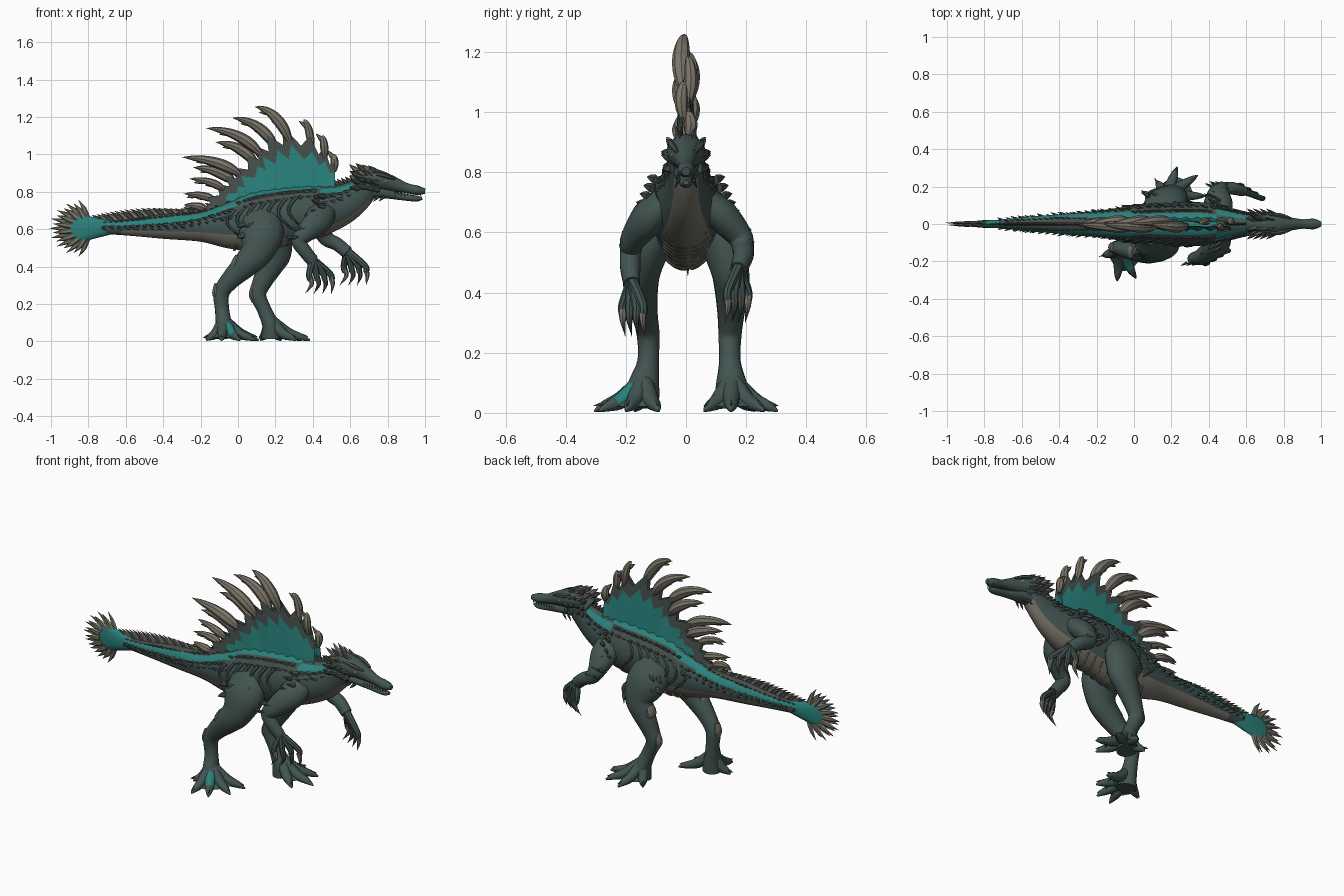
import bpy, bmesh, math, random
from mathutils import Vector

random.seed(4)
if "Cube" in bpy.data.objects:
    bpy.data.objects.remove(bpy.data.objects["Cube"])

COLOURS = {"hide": (.055, .09, .082), "bone": (.2, .182, .142), "teal": (.022, .22, .2),
           "scale": (.06, .076, .068), "belly": (.175, .162, .13), "eye": (.5, .35, .04)}
HIDE, BONE, TEAL, SCALE, BELLY, EYE = range(6)
MATS = []
for label, rgb in COLOURS.items():
    m = bpy.data.materials.new(label)
    m.use_nodes = True
    m.diffuse_color = (*rgb, 1)
    shader = m.node_tree.nodes["Principled BSDF"]
    shader.inputs["Base Color"].default_value = (*rgb, 1)
    shader.inputs["Roughness"].default_value = .8
    MATS.append(m)


def spline(pts, n):
    """Smooth curve through tuples of any length."""
    out = []
    for i in range(len(pts) - 1):
        a, b, c, d = (pts[max(0, min(len(pts) - 1, i + k))] for k in (-1, 0, 1, 2))
        for j in range(n):
            t = j / n
            out.append([q + .5 * t * (r - p + t * (2*p - 5*q + 4*r - s + t * (3*(q - r) + s - p)))
                        for p, q, r, s in zip(a, b, c, d)])
    return out + [list(pts[-1])]


def tube(bm, pts, rule, seg=12, n=4):
    """Loft through (x, y, z, side radius, upright radius)."""
    path = spline(pts, n)
    rings = []
    for i, p in enumerate(path):
        t = Vector(path[min(i + 1, len(path) - 1)][:3]) - Vector(path[max(i - 1, 0)][:3])
        t.normalize()
        side = Vector((0, 1, 0)) - t * t.y
        if side.length < .1:
            side = Vector((1, 0, 0)) - t * t.x
        side.normalize()
        up = t.cross(side)
        rs, ru = max(p[3], .0008), max(p[4], .0008)
        rings.append([bm.verts.new(Vector(p[:3]) + side * rs * math.sin(math.tau * k / seg)
                                   + up * ru * math.cos(math.tau * k / seg)) for k in range(seg)])
    for a, b in zip(rings, rings[1:]):
        for k in range(seg):
            f = bm.faces.new((a[k], a[(k + 1) % seg], b[(k + 1) % seg], b[k]))
            ang = math.tau * (k + .5) / seg
            f.material_index = rule(f.calc_center_median(), min(ang, math.tau - ang)) if callable(rule) else rule
    for r in (rings[0], rings[-1]):
        f = bm.faces.new(r)
        f.material_index = rule(f.calc_center_median(), 1.2) if callable(rule) else rule


def spike(bm, base, direction, length, width, mat=BONE, curl=(0, 0, 0), flat=.6):
    base, d = Vector(base), Vector(direction).normalized()
    mid = base + d * length * .55
    tip = base + d * length + Vector(curl) * length
    tube(bm, [(*base, width * flat, width), (*mid, width * flat * .7, width * .7), (*tip, 0, 0)], mat, 6, 2)


def finish(bm, name, angle=40):
    bmesh.ops.recalc_face_normals(bm, faces=bm.faces)
    me = bpy.data.meshes.new(name)
    bm.to_mesh(me)
    bm.free()
    for m in MATS:
        me.materials.append(m)
    ob = bpy.data.objects.new(name, me)
    bpy.context.collection.objects.link(ob)
    bpy.ops.object.select_all(action="DESELECT")
    ob.select_set(True)
    bpy.context.view_layer.objects.active = ob
    bpy.ops.object.shade_smooth_by_angle(angle=math.radians(angle))


# Body from tail to neck: x, z, half height, half width
BODY = [(-.8, .61, .03, .016), (-.6, .61, .043, .035), (-.4, .615, .066, .052), (-.2, .615, .082, .07),
        (-.05, .62, .125, .092), (.1, .64, .16, .108), (.25, .67, .155, .115), (.38, .69, .145, .115),
        (.48, .71, .128, .096), (.56, .735, .108, .075), (.63, .775, .088, .06), (.7, .83, .065, .055),
        (.75, .845, .05, .045)]
FINE = spline(BODY, 8)


def surf(x, a, lift=0):
    """Point on the body at x, at angle a from the top towards +y."""
    i = max(j for j in range(len(FINE) - 1) if FINE[j][0] <= x)
    p, q = FINE[i], FINE[i + 1]
    t = (x - p[0]) / (q[0] - p[0])
    z, h, w = (p[k] + (q[k] - p[k]) * t for k in (1, 2, 3))
    return Vector((x, (w + lift) * math.sin(a), z + (h + lift) * math.cos(a)))


def stripe(x):
    """Upper and lower angle of the painted stripe, which sinks towards the tail."""
    t = min(1, max(0, (-.1 - x) / .3))
    if x > .44:
        return .5, .9
    return (.38 + .42 * t, .85 + .5 * t) if x < .02 else (0, .55)


def body_rule(c, a):
    if c.x > -.62 and a > (1.95 if c.x < .1 else 2.42):
        return BELLY
    low, high = stripe(c.x)
    if low < a < high and c.x < .68:
        return TEAL
    return SCALE if a < 1.0 and c.x < .5 else HIDE


bm = bmesh.new()
tube(bm, [(x, 0, z, w, h) for x, z, h, w in BODY], body_rule, 48, 8)
finish(bm, "body")

# Belly plates and flank ridges
bm = bmesh.new()
for i in range(13):
    x = -.02 + i * .047
    tube(bm, [(*surf(x + .02 * abs(a), math.pi + a, .001), .007, .006) for a in (-.7, -.35, 0, .35, .7)], BELLY, 6, 2)
for s in (-1, 1):
    for i in range(7):
        x = -.02 + i * .055
        tube(bm, [(*surf(x - .04 * math.sin(k), s * (.95 + k * .28), .001), .009, .012 - .002 * k)
                  for k in range(5)], HIDE, 6, 2)
finish(bm, "belly_plates_and_flank_ridges")

# Rows of back scales and the tail crest
bm = bmesh.new()
for s in (-1, 1):
    for row, size, mat in ((0, .9, SCALE), (1, 1, HIDE), (2, .9, HIDE)):
        x = -.7
        while x < .64:
            low, high = stripe(x)
            a = (low - .12 if x < .02 else high + .12, high + .12, high + .4)[row]
            p = surf(x, s * a, -.006)
            big = (.026 + .17 * abs(p.y)) * size * random.uniform(.8, 1.2)
            spike(bm, p, (-1, s * .5 * math.sin(a), .35 * math.cos(a)), big, big * .36, mat)
            x += .03 + .006 * row
    for i in range(5):
        spike(bm, (.46 - .03 * (i % 2), s * (.1 + .012 * i), .775 - .028 * i), (-.8, s * .6, .2), .05, .018, SCALE)
for i in range(23):
    x = -.72 + i * .027
    spike(bm, surf(x, 0, -.015), (-.75, 0, .8), .068 + .018 * math.sin(i * .25), .017,
          BONE if i % 2 else SCALE, (-.2, 0, -.05))
for i in range(7):
    spike(bm, surf(.52 + i * .022, 0, -.01), (-.8, 0, .8), .05, .014, SCALE)
finish(bm, "back_scales")

# Sail spines: base x, base z, tip x, tip z
SPINES = [(.52, .80, .51, 1.0), (.47, .81, .45, 1.1), (.41, .82, .35, 1.185), (.34, .82, .09, 1.255),
          (.28, .82, -.03, 1.195), (.22, .81, -.17, 1.14), (.17, .79, -.12, 1.065), (.11, .77, -.3, .985),
          (.05, .75, -.24, .93), (-.01, .73, -.26, .87), (-.07, .71, -.29, .79), (-.13, .68, -.29, .73)]


def spine_at(i, s):
    bx, bz, tx, tz = SPINES[i]
    cx, cz = bx + (tx - bx) * .25, bz + (tz - bz) * .95
    return Vector(((1-s)**2 * bx + 2*s*(1-s) * cx + s*s * tx, 0, (1-s)**2 * bz + 2*s*(1-s) * cz + s*s * tz))


bm = bmesh.new()
COLS, ROWS = len(SPINES) * 2 - 1, 8
for s in (-1, 1):
    grid = []
    for c in range(COLS):
        odd, i = c % 2, c // 2
        col = []
        for r in range(ROWS + 1):
            v = r / ROWS
            t = v * (.36 if odd else .54)
            p = (spine_at(i, t) + spine_at(min(i + odd, len(SPINES) - 1), t)) / 2
            p.y = s * (.024 if odd else .038) * (1 - .6 * v)
            col.append(bm.verts.new(p))
        grid.append(col)
    for c in range(COLS - 1):
        for r in range(ROWS):
            f = bm.faces.new((grid[c][r], grid[c + 1][r], grid[c + 1][r + 1], grid[c][r + 1]))
            f.material_index = TEAL if r < (5 if c < 15 else 4) and c < 19 else SCALE
finish(bm, "sail_membrane", 70)

bm = bmesh.new()
for i in range(len(SPINES)):
    y = .016 * (-1) ** i
    w = .03 if 2 < i < 9 else .022
    shape = ((.34, .4), (.47, .9), (.6, 1), (.75, .8), (.9, .45), (1, 0))
    tube(bm, [(p.x, y * k, p.z, w * k, w * k) for t, k in shape for p in [spine_at(i, t)]], BONE, 8, 3)
    # Thorns along the rear edge of the longer spines
    for t in (.55, .76) if i > 2 else (.7,):
        p, ahead = spine_at(i, t), spine_at(i, t + .1)
        d = (ahead - p).normalized()
        spike(bm, (p.x, y * .6, p.z), d + Vector((-.35, 0, -.45)), .06, .016)
finish(bm, "sail_spines")

# Tail fan with a fringe of spikes
bm = bmesh.new()
tube(bm, [(-.68, 0, .61, .022, .038), (-.78, 0, .607, .022, .06), (-.87, 0, .605, .014, .08),
          (-.93, 0, .605, .005, .055)], TEAL, 12)
for i in range(17):
    th = math.radians(-104 + 13 * i)
    p = (-.825 - .07 * math.cos(th), .006 * (-1) ** i, .605 + .058 * math.sin(th))
    spike(bm, p, (-.5 - math.cos(th), 0, .85 * math.sin(th)), .098 - .014 * (i % 2), .018, BONE, (-.15, 0, 0))
finish(bm, "tail_fan")

# Head, jaw, eyes, teeth and crest
bm = bmesh.new()
tube(bm, [(.62, 0, .84, .045, .05), (.69, 0, .868, .062, .058), (.75, 0, .862, .062, .055),
          (.82, 0, .845, .04, .042), (.9, 0, .82, .026, .027), (.96, 0, .808, .029, .025),
          (1.0, 0, .803, .014, .014)], HIDE, 14)
tube(bm, [(.67, 0, .80, .045, .04), (.76, 0, .797, .04, .03), (.86, 0, .777, .024, .02),
          (.95, 0, .764, .022, .016), (.985, 0, .766, .01, .008)], HIDE, 14)
for s in (-1, 1):
    spike(bm, (.785, s * .046, .858), (1, -s * .2, 0), .025, .009, EYE)
    tube(bm, [(.72, s * .05, .9, .009, .012), (.78, s * .047, .888, .013, .013), (.84, s * .03, .868, .006, .006)], SCALE, 6)
    for i in range(9):
        spike(bm, (.84 + i * .017, s * (.026 - .0005 * i), .797), (0, 0, -1), .022, .004, BONE)
    for row, (y, z) in enumerate(((.02, .908), (.042, .89), (.052, .86), (.046, .825))):
        for i in range(4):
            spike(bm, (.65 + .034 * i, s * y, z - .006 * abs(i - 1)), (-1, s * (.25 + .2 * row), .8 - .3 * row),
                  .072 - .008 * row, .018, BONE if row < 2 and (i + row) % 2 == 0 else SCALE)
    for i in range(4):
        spike(bm, (.69 + i * .03, s * .025, .775), (-.7, s * .3, -.7), .04, .009, SCALE)
finish(bm, "head")

# Legs, with a long stride
LEGS = {"right": [(.11, -.06, .67, .06, .1), (.125, -.115, .58, .075, .12), (.1, -.145, .48, .064, .088),
                  (.04, -.15, .41, .057, .07), (-.04, -.138, .33, .044, .052), (-.088, -.126, .26, .038, .043),
                  (-.085, -.126, .17, .036, .038), (-.075, -.142, .085, .054, .045), (-.07, -.15, .02, .06, .055)],
        "left": [(.13, .06, .67, .06, .1), (.17, .115, .58, .075, .115), (.2, .145, .48, .064, .088),
                 (.175, .152, .41, .057, .07), (.13, .149, .32, .044, .052), (.108, .146, .25, .038, .043),
                 (.14, .146, .17, .036, .038), (.175, .152, .085, .054, .045), (.18, .16, .02, .06, .055)]}
TOES = {"right": [(.11, -.09), (.09, -.2), (.01, -.29), (-.09, -.305), (-.17, -.17)],
        "left": [(.31, .06), (.385, .15), (.34, .26), (.23, .305), (.12, .23)]}
for side, pts in LEGS.items():
    bm = bmesh.new()
    s = -1 if side == "right" else 1
    tube(bm, pts, HIDE, 16, 5)
    ax, ay = pts[-2][:2]
    mids = []
    for i, (tx, ty) in enumerate(TOES[side]):
        dx, dy = tx - ax, ty - ay
        painted = side == "right" and i == 2
        mids.append((ax + dx * .7, ay + dy * .7, .022))
        tube(bm, [(ax, ay, .11, .03, .034), (ax + dx * .45, ay + dy * .45, .045, .028, .028),
                  (ax + dx * .8, ay + dy * .8, .022, .018, .018), (tx, ty, .006, .003, .004)],
             lambda c, a: TEAL if painted and c.z > .03 and .05 < math.hypot(c.x - ax, c.y - ay) < .11 else HIDE, 10)
        spike(bm, (ax + dx * .74, ay + dy * .74, .032), (dx, dy, -.03), .045, .013, SCALE)
    for a, b in zip(mids, mids[1:]):
        f = bm.faces.new([bm.verts.new(p) for p in ((ax, ay, .11), a, b)])
        f.material_index = HIDE
    # Pale pads behind the knee and ankle
    for i, w in ((3, .034), (5, .024)):
        x, y, z, _, r = pts[i]
        tube(bm, [(x - r * .6, y, z + .05, w * .8, .012), (x - r * .75, y, z, w * 1.2, w * .75),
                  (x - r * .5, y, z - .04, w * .7, .012)], BELLY, 10)
    for i in range(8):
        spike(bm, (pts[1][0] - .09 + .05 * (i % 4), s * (.15 + .01 * (i // 4)), .63 - .06 * (i // 4)),
              (-.8, s * .35, -.35), .05, .018, HIDE)
    finish(bm, side + "_leg")

# Arms with long curved claws
ARMS = {"right": [(.45, -.07, .70, .05, .075), (.43, -.125, .65, .055, .075), (.36, -.175, .58, .042, .052),
                  (.325, -.185, .535, .036, .04), (.36, -.185, .48, .034, .036), (.4, -.18, .43, .028, .034)],
        "left": [(.45, .07, .70, .05, .075), (.45, .125, .65, .055, .075), (.455, .18, .585, .042, .05),
                 (.48, .19, .545, .036, .04), (.53, .19, .52, .034, .036), (.585, .175, .475, .028, .034)]}
for side, pts in ARMS.items():
    bm = bmesh.new()
    s = -1 if side == "right" else 1
    tube(bm, pts, HIDE, 14, 5)
    wx, wy, wz = pts[-1][:3]
    for i in range(4):
        dx, dy = -.055 + .047 * i, s * (.03 - .022 * i)
        kx, ky, kz = wx + dx * .8 + .025, wy + dy, wz - .07
        tube(bm, [(wx, wy, wz + .01, .018, .02), (kx, ky, kz, .015, .017), (kx + .006, ky, kz - .035, .013, .014)], HIDE, 8)
        tube(bm, [(kx + .004, ky, kz - .02, .014, .016), (kx + .012, ky, kz - .055, .01, .012),
                  (kx - .012 + dx * .2, ky - s * .008, kz - .105, 0, 0)], BONE if i % 3 == 0 else SCALE, 7)
    for i in range(9):
        x, y, z, _, _ = pts[1 + i % 3]
        spike(bm, (x - .04 + .03 * (i // 3), y + s * .022, z + .02), (-.85, s * .35, .1), .04, .014, HIDE)
    finish(bm, side + "_arm")
